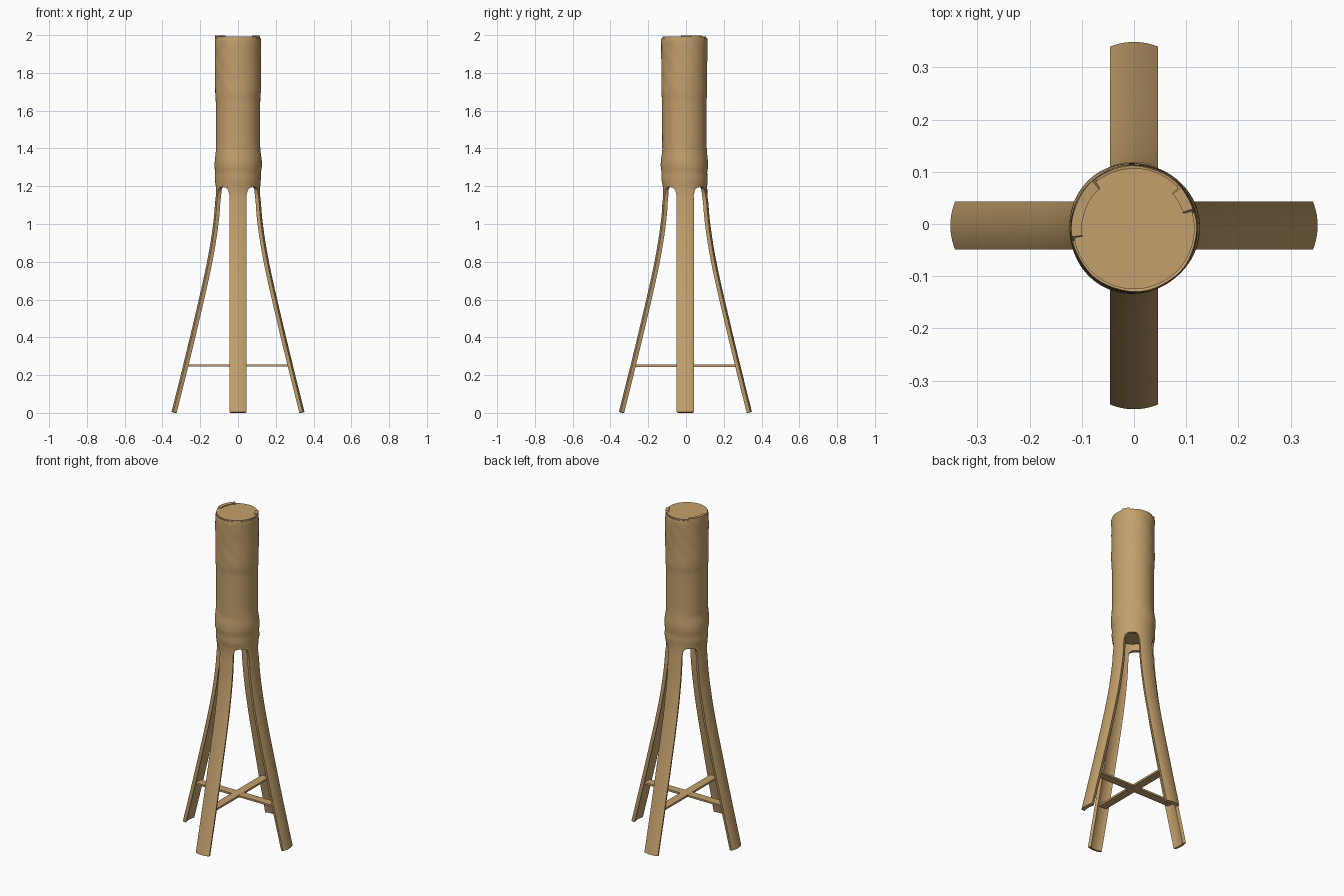
import bpy, bmesh, math
from mathutils import Vector

if "Cube" in bpy.data.objects:
    bpy.data.objects.remove(bpy.data.objects["Cube"])

N = 96            # columns around the tube
HALF = 6          # half a leg, in columns (22.5 degrees)
Q = N // 4        # columns between neighbouring legs

bamboo = bpy.data.materials.new("tan bamboo")
bamboo.diffuse_color = (0.546, 0.352, 0.150, 1)
bamboo.use_nodes = True
bamboo.node_tree.nodes["Principled BSDF"].inputs["Base Color"].default_value = bamboo.diffuse_color

LEG = [(0.005, .352), (.25, .291), (.5, .231), (.75, .174),
       (.9, .146), (1.05, .126), (1.2, .118)]
BODY = [(1.2, .117), (1.225, .121), (1.245, .122), (1.27, .1205), (1.3, .125),
        (1.34, .124), (1.39, .118), (1.5, .117), (1.66, .118), (1.69, .121),
        (1.8, .121), (1.975, .122), (1.985, .120)]


def interp(table, z):
    """Smooth (Hermite) interpolation through a table of (z, value)."""
    z = min(max(z, table[0][0]), table[-1][0])
    k = max(i for i in range(len(table) - 1) if table[i][0] <= z)
    slope = lambda i: ((table[min(i + 1, len(table) - 1)][1] - table[max(i - 1, 0)][1]) /
                       (table[min(i + 1, len(table) - 1)][0] - table[max(i - 1, 0)][0]))
    (z0, a), (z1, b) = table[k], table[k + 1]
    h, t = z1 - z0, (z - z0) / (z1 - z0)
    return ((2*t**3 - 3*t*t + 1) * a + (t**3 - 2*t*t + t) * h * slope(k)
            + (3*t*t - 2*t**3) * b + (t**3 - t*t) * h * slope(k + 1))


def y_shift(z):
    """The tube leans slightly to the front."""
    return -0.003 - 0.006 * min(max((z - 1.1) / 0.25, 0), 1)


def finish(ob, angle=40):
    bpy.ops.object.select_all(action='DESELECT')
    ob.select_set(True)
    bpy.context.view_layer.objects.active = ob
    bpy.ops.object.convert(target='MESH')
    bpy.ops.object.shade_smooth_by_angle(angle=math.radians(angle))


def add_mesh(name, bm):
    me = bpy.data.meshes.new(name)
    bm.to_mesh(me)
    bm.free()
    me.materials.append(bamboo)
    ob = bpy.data.objects.new(name, me)
    bpy.context.collection.objects.link(ob)
    return ob


# Tube whose lower half is split into four splayed legs
bm = bmesh.new()


def body_vert(i, z):
    a = 2 * math.pi * i / N
    r = interp(BODY, z)
    if z > 1.69:      # shallow dents in the upper skin
        r += 0.0012 * math.sin(5 * a + 17 * z) * math.sin(38 * z + 3 * a)
    elif 1.22 < z < 1.4:   # uneven swelling at the node
        r += 0.0015 * math.sin(3 * a + 20 * z)
    return bm.verts.new((r * math.cos(a), r * math.sin(a) + y_shift(z), z))


def arch_z(i):
    """Bottom edge of the body: rounded arches between the legs."""
    d = abs((i + Q // 2) % Q - Q // 2)       # distance from leg centre
    if d <= HALF:
        return 1.15
    g = (Q / 2 - d) / (Q / 2 - HALF)         # 0 gap centre .. 1 leg edge
    return 1.15 + 0.045 * math.sqrt(1 - g ** 3)


def rim_z(i):
    deg = 360 * i / N
    return 1.999 if 130 < deg < 190 or 15 < deg < 42 else 1.985


levels = [1.205 + k * (1.975 - 1.205) / 44 for k in range(45)]
rows = [[body_vert(i, arch_z(i)) for i in range(N)]]
rows += [[body_vert(i, z) for i in range(N)] for z in levels]
rows += [[body_vert(i, rim_z(i)) for i in range(N)]]
for lo, hi in zip(rows, rows[1:]):
    for i in range(N):
        j = (i + 1) % N
        bm.faces.new((lo[i], lo[j], hi[j], hi[i]))

for leg in range(4):
    mid = 2 * math.pi * leg / 4
    out = Vector((math.cos(mid), math.sin(mid), 0))
    cols = range(leg * Q - HALF, leg * Q + HALF + 1)
    upper = [rows[0][i % N] for i in cols]
    for k in range(1, 29):
        z = 1.15 + (0.005 - 1.15) * k / 28
        lower = []
        for i in cols:
            a = 2 * math.pi * i / N
            p = Vector((math.cos(a), math.sin(a), 0)) * 0.121
            p += out * (interp(LEG, z) - 0.121) + Vector((0, y_shift(z), z))
            lower.append(bm.verts.new(p))
        for c in range(2 * HALF):
            bm.faces.new((lower[c], lower[c + 1], upper[c + 1], upper[c]))
        upper = lower

tube = add_mesh("split_tube_with_legs", bm)
mod = tube.modifiers.new("wall", 'SOLIDIFY')
mod.thickness = 0.02
mod.offset = -1
finish(tube)


# Node walls: the closed top and the ceiling above the legs
def disc(name, radius, z, depth):
    b = bmesh.new()
    bmesh.ops.create_cone(b, cap_ends=True, segments=64, radius1=radius,
                          radius2=radius, depth=depth)
    bmesh.ops.translate(b, verts=b.verts, vec=(0, y_shift(z), z))
    finish(add_mesh(name, b))


disc("top_lid", 0.116, 1.982, 0.02)
disc("lower_node_wall", 0.108, 1.25, 0.02)


# Crossed flat braces between opposite legs
def brace(name, size):
    b = bmesh.new()
    bmesh.ops.create_cube(b, size=1)
    bmesh.ops.scale(b, verts=b.verts, vec=size)
    bmesh.ops.translate(b, verts=b.verts, vec=(0, -0.003, 0.25))
    add_mesh(name, b)


brace("brace_side_to_side", (0.55, 0.05, 0.011))
brace("brace_front_to_back", (0.05, 0.55, 0.012))
